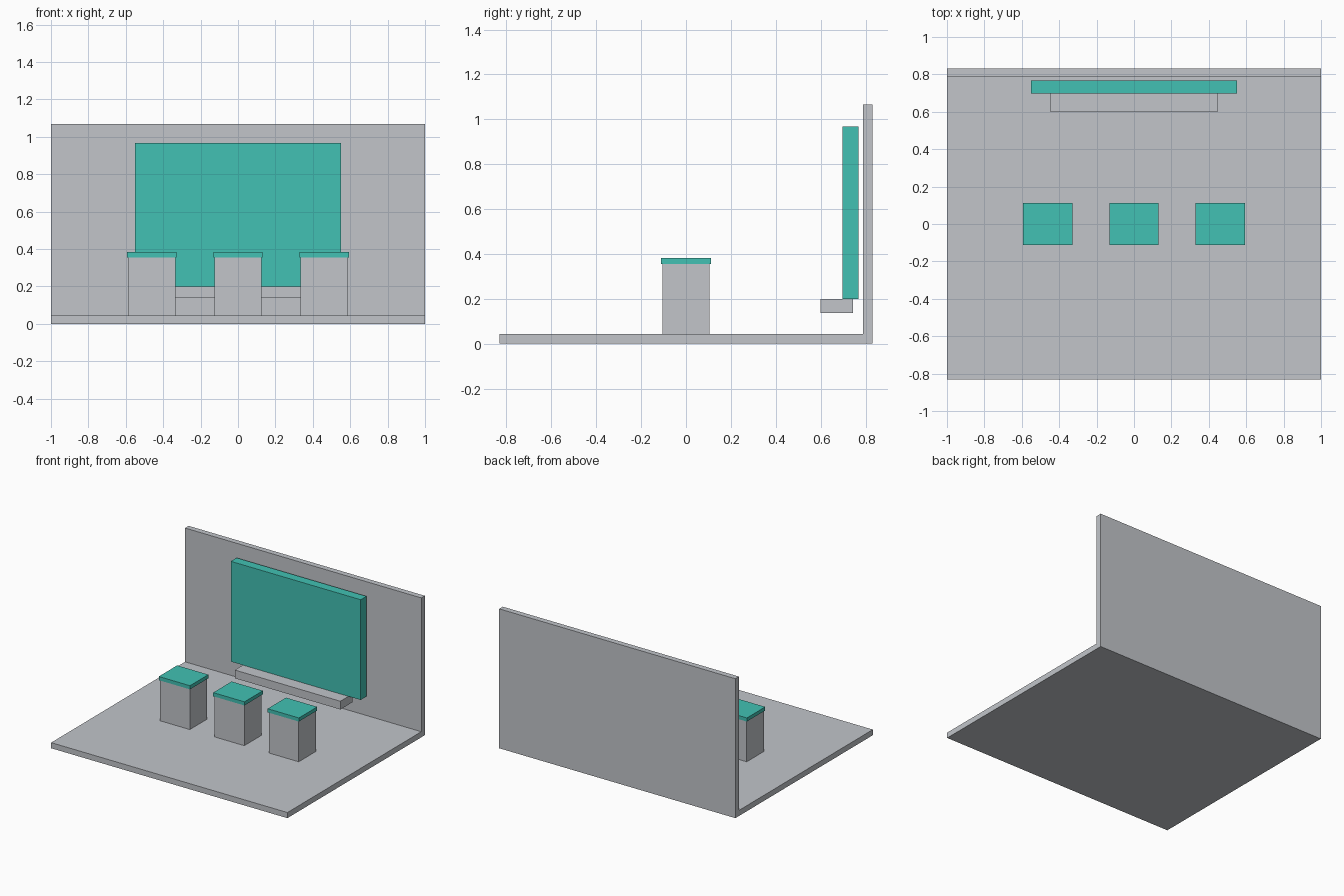
import bpy, bmesh

if "Cube" in bpy.data.objects:
    bpy.data.objects.remove(bpy.data.objects["Cube"])


def make_material(name, color):
    mat = bpy.data.materials.new(name)
    mat.diffuse_color = (*color, 1.0)
    mat.use_nodes = True
    mat.node_tree.nodes["Principled BSDF"].inputs["Base Color"].default_value = mat.diffuse_color
    return mat


GREY = make_material("light grey", (0.539, 0.558, 0.591))
TEAL = make_material("teal", (0.054, 0.533, 0.451))


def add_object(name, bm, mat):
    bmesh.ops.recalc_face_normals(bm, faces=bm.faces)
    mesh = bpy.data.meshes.new(name)
    bm.to_mesh(mesh)
    bm.free()
    mesh.materials.append(mat)
    obj = bpy.data.objects.new(name, mesh)
    bpy.context.collection.objects.link(obj)
    return obj


def extrude_profile(name, profile, x0, x1, mat):
    """Extrude a (y, z) outline along x."""
    bm = bmesh.new()
    face = bm.faces.new([bm.verts.new((x0, y, z)) for y, z in profile])
    result = bmesh.ops.extrude_face_region(bm, geom=[face])
    verts = [v for v in result["geom"] if isinstance(v, bmesh.types.BMVert)]
    bmesh.ops.translate(bm, verts=verts, vec=(x1 - x0, 0, 0))
    # keep the starting cap so the solid is closed
    if not face.is_valid or face not in bm.faces[:]:
        bm.faces.new([v for v in bm.verts if abs(v.co.x - x0) < 1e-6])
    return add_object(name, bm, mat)


def box(name, x, y, z, mat):
    """Box from (min, max) ranges on each axis."""
    profile = [(y[0], z[0]), (y[1], z[0]), (y[1], z[1]), (y[0], z[1])]
    return extrude_profile(name, profile, x[0], x[1], mat)


FLOOR = 0.043
DEPTH = 0.831
WALL_FRONT = 0.788
WALL_TOP = 1.067

# Floor and back wall in one L-shaped section
extrude_profile("floor_and_wall",
                [(-DEPTH, 0), (DEPTH, 0), (DEPTH, WALL_TOP),
                 (WALL_FRONT, WALL_TOP), (WALL_FRONT, FLOOR), (-DEPTH, FLOOR)],
                -1, 1, GREY)

# Display panel and the ledge below it
box("display_panel", (-0.55, 0.55), (0.698, 0.768), (0.2, 0.967), TEAL)
box("ledge", (-0.447, 0.447), (0.6, 0.745), (0.137, 0.2), GREY)

# Row of three pedestals with overhanging tops
for i, cx in enumerate((-0.461, 0, 0.461), 1):
    box(f"pedestal_{i}", (cx - 0.126, cx + 0.126), (-0.104, 0.104),
        (FLOOR, 0.355), GREY)
    box(f"pedestal_top_{i}", (cx - 0.132, cx + 0.132), (-0.111, 0.111),
        (0.355, 0.383), TEAL)
